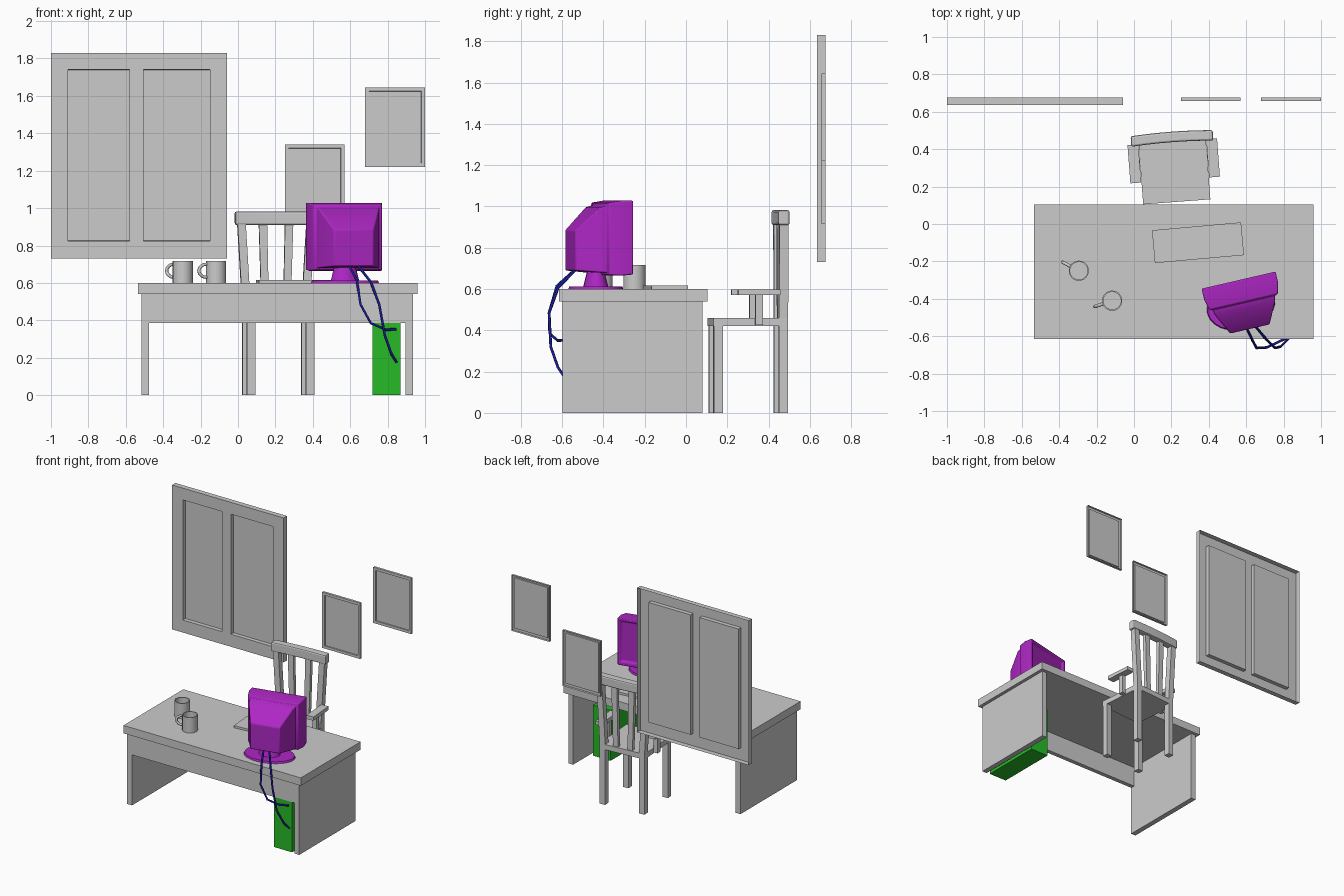
import bpy, bmesh
from math import sin, cos, pi, radians
from mathutils import Matrix, Vector

if "Cube" in bpy.data.objects:
    bpy.data.objects.remove(bpy.data.objects["Cube"])


def material(name, rgb):
    m = bpy.data.materials.new(name)
    m.diffuse_color = (*rgb, 1)
    m.use_nodes = True
    m.node_tree.nodes["Principled BSDF"].inputs["Base Color"].default_value = m.diffuse_color
    return m


PURPLE = material("purple", (0.42, 0.02, 0.55))
GREEN = material("green", (0.02, 0.5, 0.02))
NAVY = material("navy", (0.01, 0.01, 0.3))


def finish(name, bm, M=None, mat=None, bevel=0, smooth=False, recalc=True):
    if recalc:
        bmesh.ops.recalc_face_normals(bm, faces=bm.faces)
    me = bpy.data.meshes.new(name)
    bm.to_mesh(me)
    bm.free()
    ob = bpy.data.objects.new(name, me)
    bpy.context.collection.objects.link(ob)
    if M:
        ob.matrix_world = M
    if mat:
        me.materials.append(mat)
    if bevel:
        b = ob.modifiers.new("bevel", 'BEVEL')
        b.width, b.segments, b.limit_method = bevel, 2, 'ANGLE'
    if smooth:
        bpy.ops.object.select_all(action='DESELECT')
        ob.select_set(True)
        bpy.context.view_layer.objects.active = ob
        bpy.ops.object.shade_smooth_by_angle(angle=radians(35))
    return ob


def loft(name, rings, **kw):
    bm = bmesh.new()
    vs = [[bm.verts.new(p) for p in r] for r in rings]
    n = len(vs[0])
    for a, b in zip(vs, vs[1:]):
        for i in range(n):
            j = (i + 1) % n
            bm.faces.new((a[i], a[j], b[j], b[i]))
    bm.faces.new(vs[0])
    bm.faces.new(vs[-1])
    return finish(name, bm, **kw)


def rect(x, y, z, hx, hy):
    return [(x - hx, y - hy, z), (x + hx, y - hy, z), (x + hx, y + hy, z), (x - hx, y + hy, z)]


def box(name, x0, x1, y0, y1, z0, z1, **kw):
    c = ((x0 + x1) / 2, (y0 + y1) / 2)
    h = ((x1 - x0) / 2, (y1 - y0) / 2)
    return loft(name, [rect(*c, z0, *h), rect(*c, z1, *h)], **kw)


def circle(r, z, n, ry=None):
    return [(r * cos(2 * pi * i / n), (ry or r) * sin(2 * pi * i / n), z) for i in range(n)]


def tube(name, pts, r, mat=None, M=None):
    cu = bpy.data.curves.new(name, 'CURVE')
    cu.dimensions, cu.bevel_depth, cu.bevel_resolution, cu.use_fill_caps = '3D', r, 1, True
    s = cu.splines.new('POLY')
    s.points.add(len(pts) - 1)
    for p, co in zip(s.points, pts):
        p.co = (*co, 1)
    ob = bpy.data.objects.new(name, cu)
    bpy.context.collection.objects.link(ob)
    if M:
        ob.matrix_world = M
    if mat:
        cu.materials.append(mat)
    bpy.ops.object.select_all(action='DESELECT')
    ob.select_set(True)
    bpy.context.view_layer.objects.active = ob
    bpy.ops.object.convert(target='MESH')


def place(x, y, z, deg):
    return Matrix.Translation((x, y, z)) @ Matrix.Rotation(radians(deg), 4, 'Z')


def wall_frame(name, xs, zs, y, back, depth):
    """Open-backed frame whose odd grid cells are recessed panes."""
    bm = bmesh.new()
    g = [[bm.verts.new((x, y, z)) for z in zs] for x in xs]
    panes = []
    for i in range(len(xs) - 1):
        for k in range(len(zs) - 1):
            f = bm.faces.new((g[i][k], g[i + 1][k], g[i + 1][k + 1], g[i][k + 1]))
            if i % 2 and k % 2:
                panes.append(f)
    rim = [e for e in bm.edges if e.is_boundary]
    ex = bmesh.ops.extrude_edge_only(bm, edges=rim)
    bmesh.ops.translate(bm, vec=(0, back - y, 0),
                        verts=[v for v in ex['geom'] if isinstance(v, bmesh.types.BMVert)])
    bm.normal_update()
    for f in panes:
        bmesh.ops.inset_region(bm, faces=[f], thickness=0.001, depth=-depth)
    finish(name, bm, recalc=False)


# Window and two pictures on the wall
wall_frame("window", [-1, -.91, -.58, -.505, -.15, -.06], [.73, .825, 1.74, 1.83], .635, .675, .03)
for x, z, n in ((.25, .915, "low_picture"), (.68, 1.22, "high_picture")):
    wall_frame(n, [x, x + .02, x + .30, x + .32], [z, z + .02, z + .405, z + .425], .657, .675, .008)

# Desk
box("desk_top", -.535, .96, -.615, .105, .54, .60)
box("desk_left_panel", -.515, -.475, -.598, .08, 0, .54)
box("desk_right_panel", .895, .935, -.598, .08, 0, .54)
box("desk_front_panel", -.475, .895, -.598, -.565, .385, .54)

# Computer tower
box("tower", .72, .87, -.592, -.12, 0, .385, mat=GREEN)

# Keyboard
box("keyboard", -.239, .239, -.088, .088, 0, .016, M=place(.342, -.10, .60, 5.1))

# Mugs with handles
for x, y, deg in ((-.295, -.25, 152), (-.117, -.41, 199)):
    M = place(x, y, .60, deg)
    loft("mug", [circle(.054, 0, 24), circle(.054, .117, 24), circle(.047, .117, 24),
                 circle(.047, .01, 24)], M=M, smooth=True)
    arc = [(.050 + .048 * sin(pi * i / 8), 0, .065 + .036 * cos(pi * i / 8)) for i in range(9)]
    tube("mug_handle", arc, .009, M=M)

# Chair, turned slightly
C = place(.215, .30, 0, 4.3)
loft("chair_seat", [rect(0, 0, .42, .18, .182), rect(0, 0, .46, .18, .182)], M=C)
rail = []
for i in range(7):
    x = -.22 + .44 * i / 6
    y = .158 + .008 * (1 - (x / .22) ** 2)
    rail.append([(x, y - .028, .91), (x, y + .028, .91), (x, y + .028, .982), (x, y - .028, .982)])
loft("chair_top_rail", rail, M=C, bevel=.01)
for s in (-1, 1):
    loft("chair_front_leg", [rect(s * .158, -.157, 0, .022, .022), rect(s * .158, -.157, .42, .022, .022)], M=C)
    loft("chair_back_post", [rect(s * .158, .16, 0, .022, .022), rect(s * .158, .16, .46, .022, .022),
                             rect(s * .185, .16, .915, .022, .022)], M=C)
    loft("chair_spindle", [rect(s * .058, .16, .46, .02, .014), rect(s * .07, .16, .915, .022, .014)], M=C)
    x0, x1 = sorted((s * .182, s * .24))
    box("chair_arm", x0, x1, -.065, .14, .57, .598, M=C)
    x0, x1 = sorted((s * .18, s * .212))
    box("chair_arm_support", x0, x1, .022, .058, .425, .57, M=C)

# Monitor with tapered rear, facing the chair
D = place(.559, -.30, 0, 13)


def slab(y, hx, z0, z1):
    return [(-hx, y, z0), (hx, y, z0), (hx, y, z1), (-hx, y, z1)]


loft("monitor_body", [slab(-.014, .175, .705, 1.0), slab(0, .183, .695, 1.01), slab(0, .203, .67, 1.028),
                      slab(-.06, .203, .665, 1.028), slab(-.12, .188, .668, 1.018),
                      slab(-.123, .172, .68, 1.005), slab(-.155, .165, .68, .995),
                      slab(-.268, .108, .69, .885)], M=D, mat=PURPLE, bevel=.008, smooth=True)
S = place(.572, -.437, 0, 13)
loft("monitor_neck", [circle(.078, .612, 16, .06), circle(.058, .69, 16, .04)], M=S, mat=PURPLE, smooth=True)
loft("monitor_base", [circle(.185, .60, 24, .13), circle(.18, .613, 24, .125)], M=S, mat=PURPLE, smooth=True)

# Cables from monitor to tower
tube("upper_cable", [(.59, -.53, .70), (.635, -.625, .615), (.655, -.663, .485), (.71, -.66, .385),
                     (.79, -.622, .35), (.845, -.595, .352)], .007, NAVY)
tube("lower_cable", [(.635, -.53, .70), (.71, -.62, .605), (.755, -.663, .485), (.785, -.655, .32),
                     (.82, -.62, .22), (.848, -.59, .175)], .007, NAVY)
